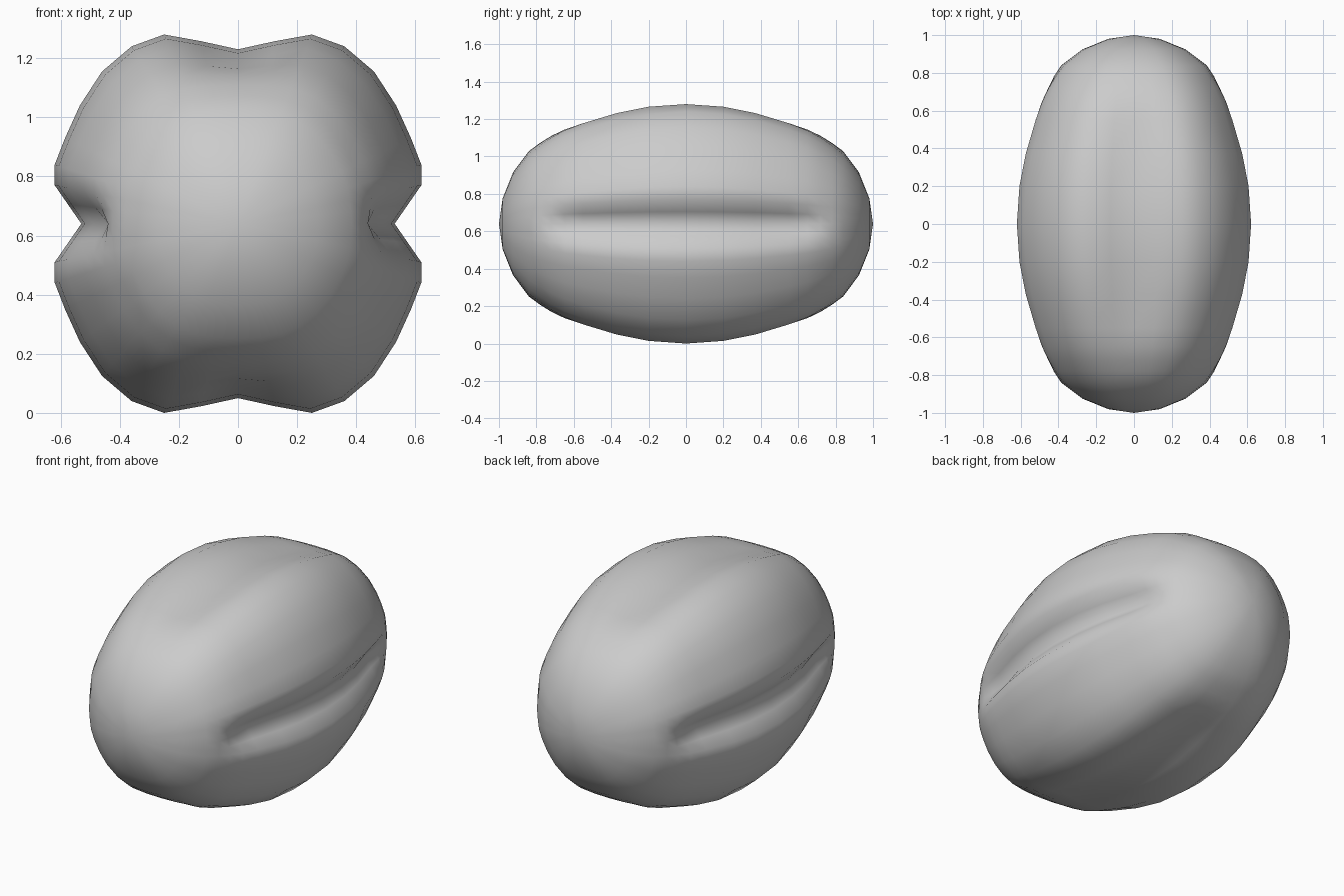
import bpy, bmesh

if "Cube" in bpy.data.objects:
    bpy.data.objects.remove(bpy.data.objects["Cube"])

# quarter of the cross-section (x, z from centre), before grooves
QUARTER = [(0, .645), (.125, .645), (.25, .64), (.36, .60), (.46, .515), (.535, .40),
           (.585, .29), (.62, .20), (.62, .13), (.625, .065), (.63, 0)]
# half of the long outline: (distance along y, section scale)
OUTLINE = [(0, 1), (.2, .978), (.37, .925), (.55, .84), (.65, .782), (.72, .725),
           (.78, .665), (.84, .595), (.925, .42), (.98, .21)]
CENTRE_Z = .64

# mirror the quarter into a closed loop
half = QUARTER + [(x, -z) for x, z in QUARTER[-2::-1]]
loop = half + [(-x, z) for x, z in half[-2:0:-1]]
rows = [(-y, s) for y, s in OUTLINE[:0:-1]] + OUTLINE


def ramp(s, low, high):
    t = min(1, max(0, (s - low) / (high - low)))
    return t * t * (3 - 2 * t)


def grooved(x, z, s):
    """Scale a section point and press in the side, top and bottom grooves."""
    px, pz = x, z
    x, z = x * s, z * s
    side = .10 * s * ramp(s, .64, .84) * max(0, 1 - abs(pz) / .13)
    cap = .055 * s * ramp(s, .76, .95) * max(0, 1 - abs(px) / .25)
    if abs(x) > abs(z):
        x -= side if x > 0 else -side
    else:
        z -= cap if z > 0 else -cap
    # rounder blunt ends, where the core fills out between the lobes
    blend = .6 * (1 - ramp(s, .55, .85))
    r = (x * x + z * z) ** .5
    k = 1 + blend * (.66 * s / r - 1)
    return x * k, z * k


# lofted shell with pointed poles
bm = bmesh.new()
rings = []
for y, s in rows:
    ring = []
    for px, pz in loop:
        x, z = grooved(px, pz, s)
        ring.append(bm.verts.new((x, y, z + CENTRE_Z)))
    rings.append(ring)
n = len(loop)
for a, b in zip(rings, rings[1:]):
    for i in range(n):
        j = (i + 1) % n
        bm.faces.new((a[i], a[j], b[j], b[i]))
for ring, y in ((rings[0], -1), (rings[-1], 1)):
    pole = bm.verts.new((0, y, CENTRE_Z))
    for i in range(n):
        bm.faces.new((ring[i], ring[(i + 1) % n], pole))
bmesh.ops.recalc_face_normals(bm, faces=bm.faces[:])
for f in bm.faces:
    f.smooth = True
mesh = bpy.data.meshes.new("grooved_shell")
bm.to_mesh(mesh)
bm.free()
shell = bpy.data.objects.new("grooved_shell", mesh)
bpy.context.collection.objects.link(shell)
